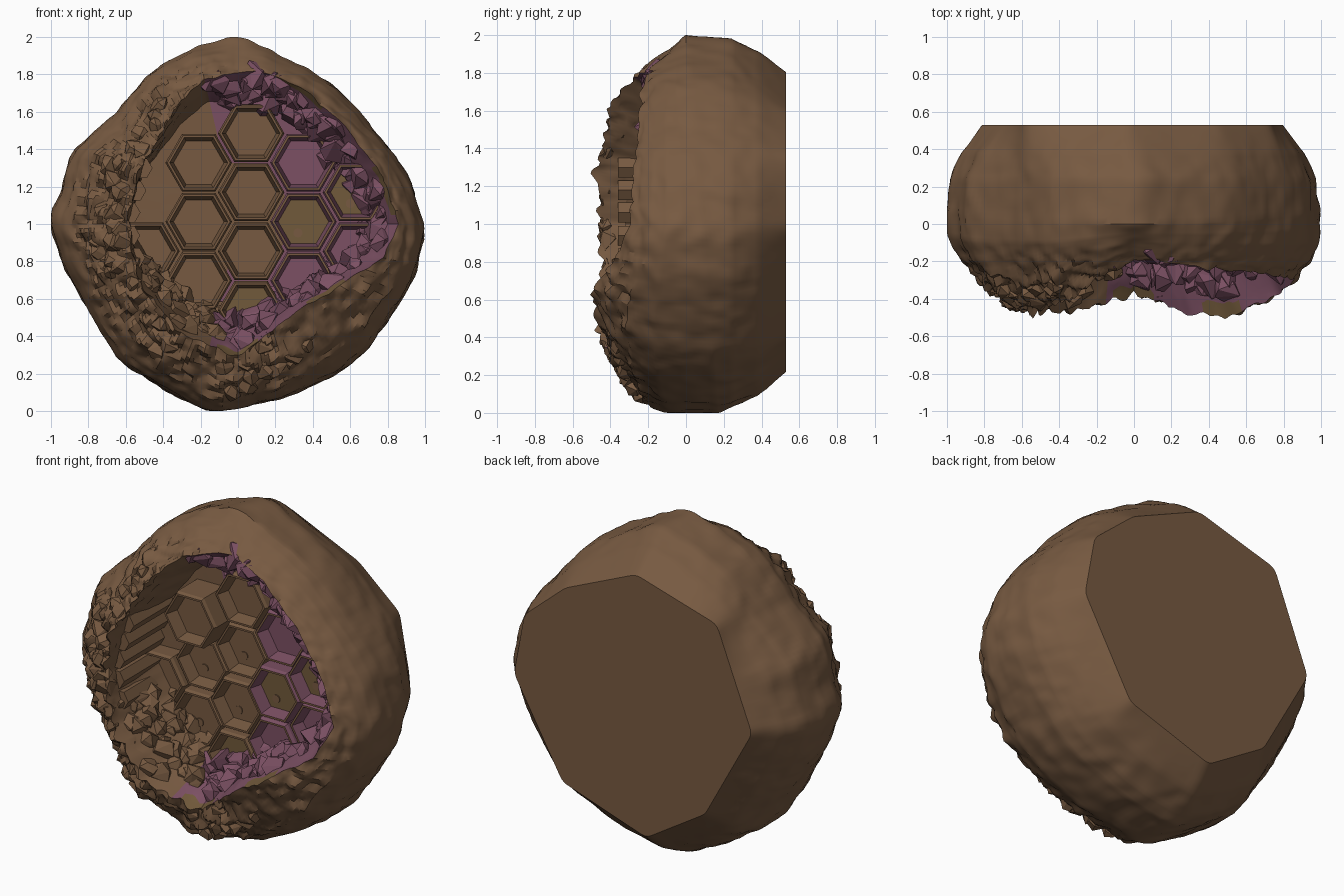
import bpy, bmesh, math, random
from math import cos, sin, pi, radians
from mathutils import Vector, noise

random.seed(4)
if "Cube" in bpy.data.objects:
    bpy.data.objects.remove(bpy.data.objects["Cube"])


def material(name, rgb):
    m = bpy.data.materials.new(name)
    m.use_nodes = True
    m.diffuse_color = (*rgb, 1)
    bsdf = m.node_tree.nodes["Principled BSDF"]
    bsdf.inputs["Base Color"].default_value = (*rgb, 1)
    bsdf.inputs["Roughness"].default_value = 0.9
    return m


MATS = [material("rock brown", (0.185, 0.102, 0.053)),
        material("crystal purple", (0.2, 0.08, 0.125)),
        material("cell olive brown", (0.165, 0.1, 0.043))]
BROWN, PURPLE, OLIVE = range(3)


def finish(bm, name, smooth=None):
    bmesh.ops.recalc_face_normals(bm, faces=bm.faces)
    mesh = bpy.data.meshes.new(name)
    bm.to_mesh(mesh)
    bm.free()
    for m in MATS:
        mesh.materials.append(m)
    ob = bpy.data.objects.new(name, mesh)
    bpy.context.collection.objects.link(ob)
    if smooth:
        bpy.ops.object.select_all(action='DESELECT')
        ob.select_set(True)
        bpy.context.view_layer.objects.active = ob
        bpy.ops.object.shade_smooth_by_angle(angle=radians(smooth))


# Outlines in the x-z plane, counter-clockwise, about the middle of the rock
OUTER = [(1, -.05), (.94, .21), (.81, .4), (.66, .58), (.48, .77), (.2, .92), (0, 1.01),
         (-.26, .93), (-.47, .82), (-.66, .58), (-.9, .39), (-.94, .2), (-1.02, .01),
         (-.93, -.24), (-.76, -.53), (-.62, -.75), (-.31, -.93), (-.13, -1.01), (.25, -.93),
         (.52, -.81), (.69, -.67), (.82, -.5), (.94, -.3)]
BACK = [(.8, -.02), (.73, .36), (.45, .6), (-.03, .81), (-.58, .65), (-.82, .04),
        (-.5, -.54), (-.1, -.79), (.47, -.6)]
CAVITY = [(.86, 0), (.78, .25), (.57, .53), (.33, .74), (.12, .83), (-.19, .78),
          (-.35, .6), (-.53, .3), (-.61, 0), (-.54, -.3), (-.33, -.58), (0, -.72),
          (.3, -.48), (.5, -.36), (.78, -.18)]
# Rim depth, floor size and fullness of the shoulder every 30 degrees
RIM_Y = [-.3, -.27, -.24, -.2, -.43, -.49, -.48, -.48, -.49, -.4, -.49, -.5]
FLOOR = [.76, .76, .76, .8, .88, .95, .95, .8, .7, .68, .75, .78]
FULL = [3, 2.5, 1.5, 1, 2.2, 2.5, 2.4, 3, 4, 5, 4, 3.5]


def cross(p, q):
    return p[0] * q[1] - p[1] * q[0]


def reach(outline, a):
    """Distance from the middle to the outline in direction a."""
    d = (cos(a), sin(a))
    for p, q in zip(outline, outline[1:] + outline[:1]):
        if cross(p, d) >= -1e-9 and cross(d, q) > 0:
            return cross(p, q) / (cross(d, q) - cross(d, p))
    return 1


def rounded(outline, a, spread):
    return sum(reach(outline, a + radians(spread * n)) for n in (-1, -.5, 0, .5, 1)) / 5


def around(table, a):
    f = (a / (2 * pi) * 12) % 12
    i = int(f)
    return mix(table[i], table[(i + 1) % 12], f - i)


def mix(a, b, t):
    return a + (b - a) * t


def shoulder(a, s):
    """Radius and y between the widest ring (s = 0) and the rim (s = 1)."""
    r = mix(rounded(OUTER, a, 3), reach(CAVITY, a), s ** around(FULL, a))
    return r, mix(.08 - .08 * sin(a), around(RIM_Y, a), s)


def profile(a):
    """Radius and y from the flat back, over the rim, into the cavity."""
    outer, back, cav = rounded(OUTER, a, 3), rounded(BACK, a, 2), reach(CAVITY, a)
    rim, floor = around(RIM_Y, a), cav * around(FLOOR, a)
    return ([(back, .53), (mix(back, outer, .58), .38), (mix(back, outer, .9), .24)] +
            [shoulder(a, s) for s in (0, .25, .48, .7, .88, 1)] +
            [(mix(cav, floor, .4), rim * .55), (floor, .03), (floor * .5, .04)])


# Rock body with the cut flat back and hollow front
SEG, SUB, RIM = 220, 7, 8
bm = bmesh.new()
columns = []
for i in range(SEG):
    a = 2 * pi * i / SEG
    keys = profile(a)
    col = []
    for k in range((len(keys) - 1) * SUB + 1):
        j = min(k // SUB, len(keys) - 2)
        t = k / SUB - j
        r, y = (mix(keys[j][n], keys[j + 1][n], t) for n in (0, 1))
        p = Vector((r * cos(a), y, r * sin(a)))
        # Smooth near the back, broken toward the rim on the right and below
        front = max(0, min(1, (-.1 - y) / .25)) * (1 if cos(a) < .3 else .5)
        rough = min(1, k / 12)
        bump = .012 * noise.noise(p * 4) + .009 * noise.noise(p * 10)
        bump += .006 * noise.noise(Vector((p.x * 9, p.y * 9, p.z * 26)))
        crag = noise.noise(p * 9, noise_basis='VORONOI_F2F1') + noise.noise(p * 17)
        p *= 1 + rough * (bump + .02 * front * crag)
        p.y -= front * .025 * crag
        col.append(bm.verts.new((max(-1, min(1, p.x)), max(-.525, min(.53, p.y)),
                                 1 + max(-1, min(1, p.z)))))
    columns.append(col)
for i in range(SEG):
    c, d = columns[i], columns[(i + 1) % SEG]
    a = 2 * pi * (i + .5) / SEG
    for k in range(len(c) - 1):
        f = bm.faces.new((c[k], c[k + 1], d[k + 1], d[k]))
        if cos(a) > -.22 and RIM * SUB <= k:
            edge = k < RIM * SUB + 2 and sin(7 * a) > .3
            f.material_index = OLIVE if edge else PURPLE
bm.faces.new([c[0] for c in columns])
bm.faces.new([c[-1] for c in columns])
finish(bm, "rock_body", 28)


def hexagon(bm, x, y, z, r):
    return [bm.verts.new((x + r * cos(pi * n / 3), y, z + r * sin(pi * n / 3))) for n in range(6)]


def bridge(bm, rings, mats):
    for (p, q), m in zip(zip(rings, rings[1:]), mats):
        for n in range(6):
            bm.faces.new((p[n], p[n - 1], q[n - 1], q[n])).material_index = m


# Honeycomb cells at stepped depths on the cavity floor
cells, studs = bmesh.new(), bmesh.new()
for i in range(-2, 3):
    for j in range(-3, 3):
        x = .07 + .28 * i
        z = 1.17 + .315 * (j + (.5 if i % 2 else 0))
        far = math.hypot(x, z - 1) / reach(CAVITY, math.atan2(z - 1, x))
        if far > .87:
            continue
        top = -.05 - random.random() * .14
        wall = PURPLE if x > .3 else BROWN
        base = OLIVE if x > .3 and .9 < z < 1.2 or z < .6 else wall
        rings = [hexagon(cells, x, y, z, r) for y, r in
                 ((.05, .178), (top + .02, .178), (top, .168), (top, .155), (top + .08, .135))]
        bridge(cells, rings, (wall, wall, BROWN, wall))
        cells.faces.new(rings[-1]).material_index = base
        if random.random() < .5:
            ret = bmesh.ops.create_cone(studs, cap_ends=True, segments=10, radius1=.025,
                                        radius2=.025, depth=.008)
            for v in ret["verts"]:
                v.co = Vector((x + v.co.x - .03, top + .078 + v.co.z, z + v.co.y - .06))
finish(cells, "honeycomb_cells")
finish(studs, "cell_studs")

# Upright ribs along the right wall of the cavity
bm = bmesh.new()
for deg in range(150, 200, 12):
    a = radians(deg)
    r = reach(CAVITY, a) * .98
    rings = [hexagon(bm, r * cos(a), y, 1 + r * sin(a), .06) for y in (.04, -.36)]
    bridge(bm, rings, (BROWN,))
    bm.faces.new(rings[-1])
finish(bm, "wall_ribs")


def chunk(bm, centre, size, stretch=(1, 1, 1), mat=BROWN, points=12):
    """Angular stone: convex hull of well spread points on a ball."""
    verts, turn = [], random.uniform(0, 2 * pi)
    for n in range(points):
        h = 1 - 2 * (n + .5) / points
        b = turn + n * 2.4 + random.uniform(-.5, .5)
        w = math.sqrt(1 - h * h)
        p = Vector((w * cos(b), w * sin(b), h)) * size * random.uniform(.75, 1.1)
        p = Vector([p[k] * stretch[k] for k in range(3)]) + Vector(centre)
        p.y = max(p.y, -.528)
        verts.append(bm.verts.new(p))
    ret = bmesh.ops.convex_hull(bm, input=verts)
    for g in ret["geom"]:
        if isinstance(g, bmesh.types.BMFace):
            g.material_index = mat
    loose = [v for v in verts if v.is_valid and not v.link_faces]
    bmesh.ops.delete(bm, geom=loose, context='VERTS')


def on_wall(a, t, sink):
    """Point behind the cavity wall: t = 0 at the rim, 1 at the floor."""
    r = reach(CAVITY, a) * mix(1, around(FLOOR, a), t) + sink
    return (r * cos(a), mix(around(RIM_Y, a), 0, t) + sink, 1 + r * sin(a))


# Crystal lining on the left half of the cavity wall
bm = bmesh.new()
for n in range(90):
    a = radians(mix(-101, 102, (n + random.random()) / 90))
    t = random.uniform(.25, 1)
    chunk(bm, on_wall(a, t, .015), random.uniform(.06, .1), (1, 1.25, 1), PURPLE, 10)
finish(bm, "crystal_lining")

# Broken stones sloping down the lower right of the cavity
bm = bmesh.new()
for n in range(45):
    a = radians(mix(200, 262, (n + random.random()) / 45))
    chunk(bm, on_wall(a, random.uniform(.15, 1.05), .02), random.uniform(.05, .09))
finish(bm, "cavity_rubble")

# A few larger stones bedded in the rim
bm = bmesh.new()
for n in range(40):
    a = radians(random.uniform(115, 300))
    r, y = shoulder(a, random.uniform(.8, 1))
    chunk(bm, (r * cos(a), y + .045, 1 + r * sin(a)), random.uniform(.05, .075), (1, .9, 1))
finish(bm, "rim_stones")
